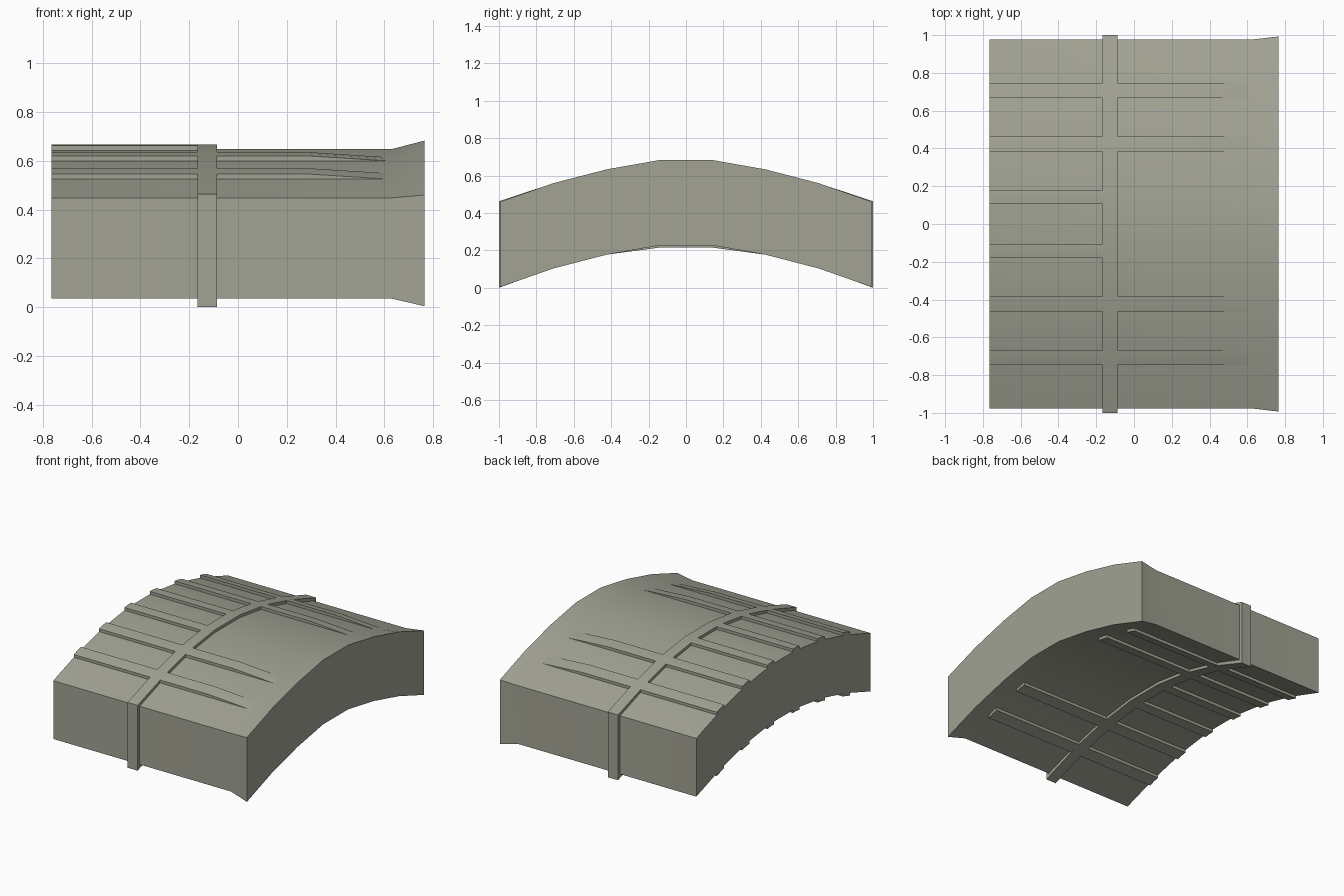
import bpy, bmesh, math

if "Cube" in bpy.data.objects:
    bpy.data.objects.remove(bpy.data.objects["Cube"])

# Half profiles of the arch's upper surface: (y, z) from crown to side
BODY = [(0.14, 0.648), (0.425, 0.61), (0.705, 0.54), (0.977, 0.448)]
FLARE = [(0.14, 0.683), (0.425, 0.633), (0.71, 0.559), (0.993, 0.46)]
BAND = [(0.14, 0.668), (0.425, 0.63), (0.705, 0.56), (1.0, 0.463)]
THICK, RAISE = 0.413, 0.02

# Olive grey paint
paint = bpy.data.materials.new("olive_grey")
paint.diffuse_color = (0.36, 0.365, 0.295, 1)
paint.use_nodes = True
paint.node_tree.nodes["Principled BSDF"].inputs["Base Color"].default_value = paint.diffuse_color


def loft(name, sections):
    """Skin a solid through (x, [(y, z), ...]) cross-sections."""
    bm = bmesh.new()
    rings = [[bm.verts.new((x, y, z)) for y, z in pts] for x, pts in sections]
    n = len(rings[0])
    for a, b in zip(rings, rings[1:]):
        for i in range(n):
            j = (i + 1) % n
            bm.faces.new((a[i], a[j], b[j], b[i]))
    # end caps as strips between top and bottom lines
    for r in (rings[0], rings[-1]):
        for i in range(n // 2 - 1):
            bm.faces.new((r[i], r[i + 1], r[n - 2 - i], r[n - 1 - i]))
    bmesh.ops.recalc_face_normals(bm, faces=bm.faces)
    me = bpy.data.meshes.new(name)
    bm.to_mesh(me)
    bm.free()
    me.materials.append(paint)
    ob = bpy.data.objects.new(name, me)
    bpy.context.collection.objects.link(ob)
    # soft shading over the shallow creases only
    bpy.ops.object.select_all(action='DESELECT')
    ob.select_set(True)
    bpy.context.view_layer.objects.active = ob
    bpy.ops.object.shade_smooth_by_angle(angle=math.radians(30))
    return ob


def arch(half, thick):
    top = [(-y, z) for y, z in reversed(half)] + half
    return top + [(y, z - thick) for y, z in reversed(top)]


def height(y):
    """Body top height at y."""
    pts = [(-0.14, BODY[0][1])] + BODY
    y = abs(y)
    for (y0, z0), (y1, z1) in zip(pts, pts[1:]):
        if y <= y1:
            return z0 + (z1 - z0) * (y - y0) / (y1 - y0)
    return pts[-1][1]


def rib_section(ys, up):
    return ([(y, height(y) + up) for y in ys] +
            [(y, height(y) - THICK - RAISE) for y in reversed(ys)])


# Arched slab with flared end
body = arch(BODY, THICK)
loft("arch_slab", [(-0.765, body), (0.63, body), (0.765, arch(FLARE, 0.456))])

# Cross band wrapped round the slab
band = arch(BAND, 0.463)
band[8:] = [(y, height(y) - THICK - RAISE) if abs(y) < 0.99 else (y, 0.0)
            for y, z in band[8:]]
loft("cross_band", [(-0.167, band), (-0.087, band)])

# Lengthwise ribs, folded over the profile's creases
RIBS = [(0.105, 0.14, 0.18), (0.383, 0.425, 0.464), (0.667, 0.705, 0.747)]
for i, ys in enumerate(RIBS):
    for side in (1, -1):
        sy = [y * side for y in ys]
        tag = f"{i}_{'left' if side > 0 else 'right'}"
        full = rib_section(sy, RAISE)
        loft("straight_rib_" + tag, [(-0.765, full), (-0.167, full)])
        if i:  # outer ribs carry on past the band and sink into the slab
            loft("tapered_rib_" + tag, [(-0.087, full), (0.29, full),
                                        (0.62, rib_section(sy, -0.001))])
